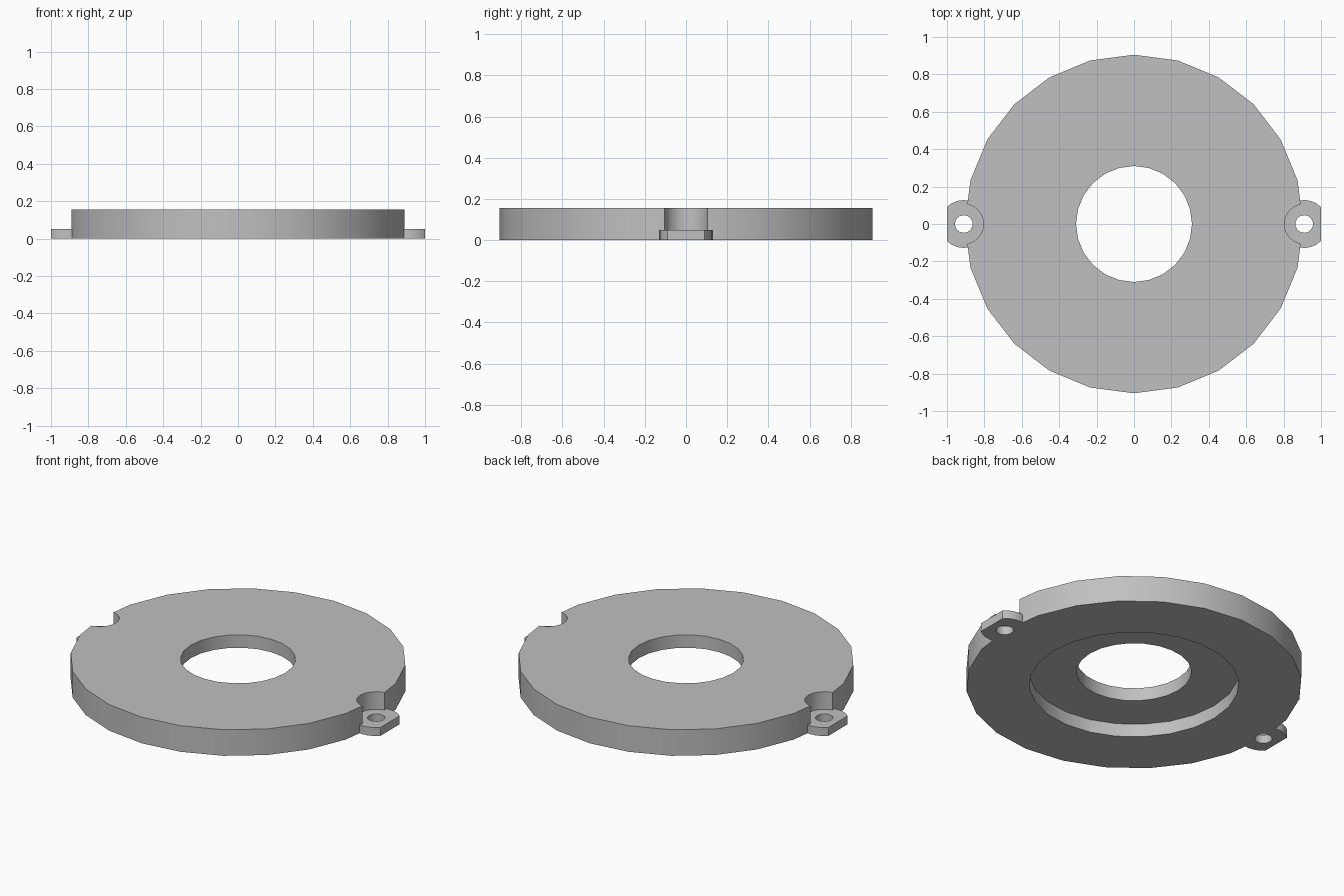
import bpy, bmesh
from math import cos, sin, tau

if "Cube" in bpy.data.objects:
    bpy.data.objects.remove(bpy.data.objects["Cube"])

SIDES = 24
HEIGHT, LUG_TOP, RECESS_TOP = 0.155, 0.05, 0.078
LUG_X = 0.91

grey = bpy.data.materials.new("plain grey")
grey.use_nodes = True
colour = (0.53, 0.53, 0.53, 1)
grey.diffuse_color = colour
grey.node_tree.nodes["Principled BSDF"].inputs["Base Color"].default_value = colour


def prism(name, radius, z0, z1, x=0, limit=None):
    """Upright round prism, optionally flattened where it passes |x| = limit."""
    bm = bmesh.new()
    ring = []
    for i in range(SIDES):
        a = tau * i / SIDES
        px = x + radius * cos(a)
        if limit:
            px = max(-limit, min(limit, px))
        ring.append(bm.verts.new((px, radius * sin(a), z0)))
    base = bm.faces.new(ring)
    top = bmesh.ops.extrude_face_region(bm, geom=[base])["geom"]
    bmesh.ops.translate(bm, vec=(0, 0, z1 - z0),
                        verts=[v for v in top if isinstance(v, bmesh.types.BMVert)])
    bmesh.ops.recalc_face_normals(bm, faces=bm.faces)
    mesh = bpy.data.meshes.new(name)
    bm.to_mesh(mesh)
    bm.free()
    mesh.materials.append(grey)
    obj = bpy.data.objects.new(name, mesh)
    bpy.context.collection.objects.link(obj)
    return obj


def combine(target, tool, operation):
    mod = target.modifiers.new(tool.name, 'BOOLEAN')
    mod.operation, mod.solver, mod.object = operation, 'EXACT', tool
    bpy.context.view_layer.objects.active = target
    bpy.ops.object.modifier_apply(modifier=mod.name)
    bpy.data.objects.remove(tool)


# Main disc with its bore and the wider recess underneath
disc = prism("ring_plate", 0.905, 0, HEIGHT)
combine(disc, prism("bore", 0.31, -0.1, 0.3), 'DIFFERENCE')
combine(disc, prism("recess", 0.565, -0.1, RECESS_TOP), 'DIFFERENCE')

# Screw lugs: clearance notch above, flat-ended tab below, hole through
for side in (-1, 1):
    x = side * LUG_X
    combine(disc, prism("notch", 0.106, LUG_TOP, 0.3, x), 'DIFFERENCE')
    combine(disc, prism("lug", 0.128, 0, LUG_TOP, x, limit=1.0), 'UNION')
    combine(disc, prism("screw_hole", 0.047, -0.1, 0.3, x), 'DIFFERENCE')

# Smooth round walls, crisp rims
bpy.ops.object.select_all(action='DESELECT')
disc.select_set(True)
bpy.context.view_layer.objects.active = disc
bpy.ops.object.shade_smooth_by_angle()
